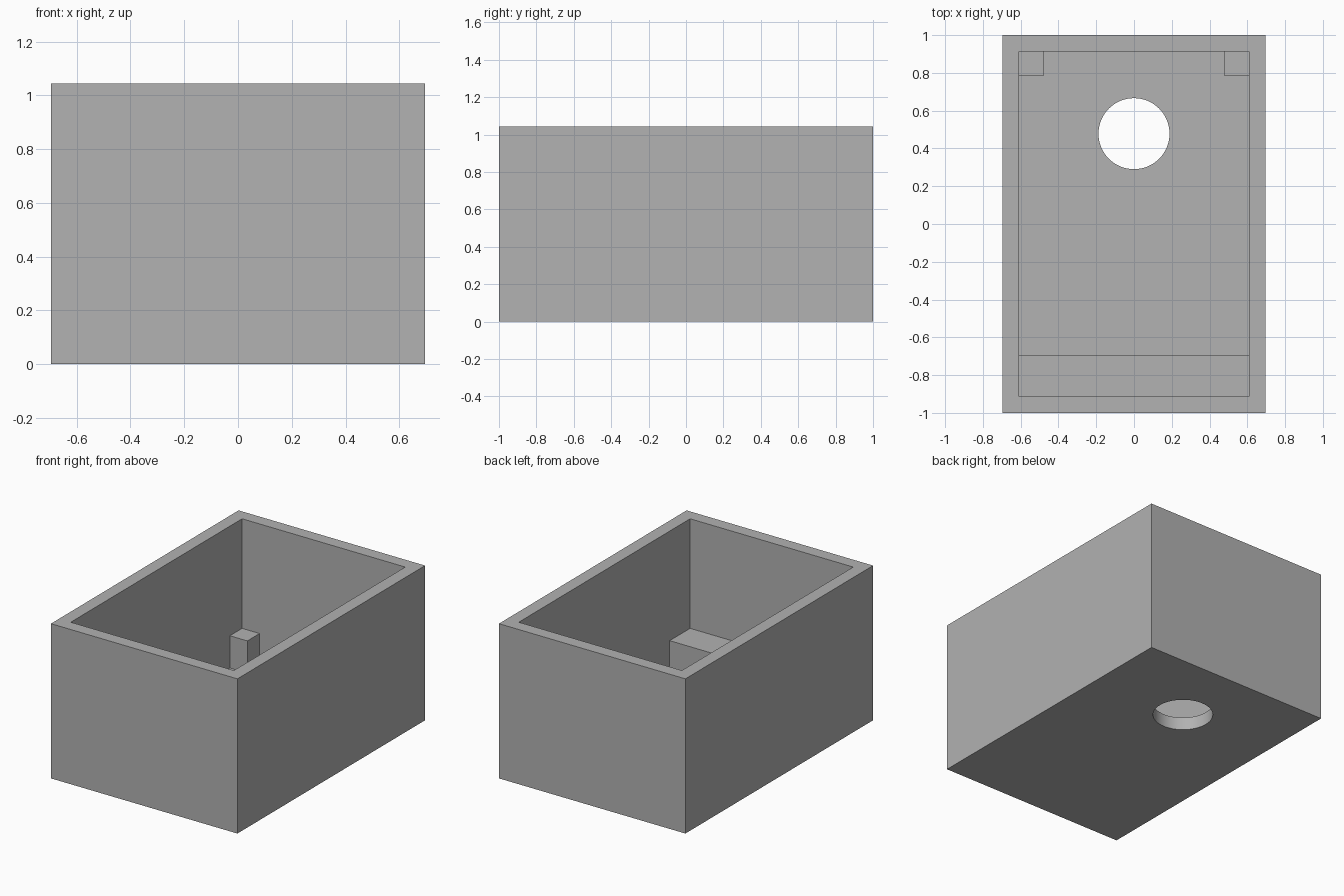
import bpy

default = bpy.data.objects.get("Cube")
if default:
    bpy.data.objects.remove(default, do_unlink=True)

# Everything is sized in multiples of the wall thickness
U = 2 / 23
HALF_X, HALF_Y, HEIGHT = 8 * U, 11.5 * U, 12 * U
IN_X, IN_Y = HALF_X - U, HALF_Y - U
SUPPORT_TOP = 3.5 * U

grey = bpy.data.materials.new("plain_grey")
grey.use_nodes = True
colour = (0.445, 0.445, 0.445, 1)
grey.diffuse_color = colour
grey.node_tree.nodes["Principled BSDF"].inputs["Base Color"].default_value = colour


def box(name, low, high):
    """Axis-aligned box between two opposite corners."""
    centre = [(a + b) / 2 for a, b in zip(low, high)]
    bpy.ops.mesh.primitive_cube_add(size=1, location=centre)
    obj = bpy.context.object
    obj.name = name
    obj.scale = [b - a for a, b in zip(low, high)]
    bpy.ops.object.transform_apply(location=False, rotation=False, scale=True)
    obj.data.materials.append(grey)
    return obj


def cut(target, cutter):
    """Subtract the cutter from the target and discard it."""
    cutter.hide_render = True
    mod = target.modifiers.new("cut", "BOOLEAN")
    mod.operation = "DIFFERENCE"
    mod.solver = "EXACT"
    mod.object = cutter
    bpy.ops.object.select_all(action="DESELECT")
    target.select_set(True)
    bpy.context.view_layer.objects.active = target
    bpy.ops.object.modifier_apply(modifier=mod.name)
    bpy.data.objects.remove(cutter, do_unlink=True)


# Open-topped case with a round hole through the floor
case = box("case", (-HALF_X, -HALF_Y, 0), (HALF_X, HALF_Y, HEIGHT))
cut(case, box("cavity_cutter", (-IN_X, -IN_Y, U), (IN_X, IN_Y, HEIGHT + U)))
bpy.ops.mesh.primitive_cylinder_add(vertices=64, radius=0.188, depth=4 * U,
                                    location=(0, 5.5 * U, 0))
hole_cutter = bpy.context.object
hole_cutter.data.materials.append(grey)
cut(case, hole_cutter)
bpy.ops.object.shade_smooth_by_angle()

# Full-width ledge inside the front wall
box("front_ledge", (-IN_X, -IN_Y, U), (IN_X, -IN_Y + 2.5 * U, SUPPORT_TOP))

# Square posts in the two back corners
POST = 1.5 * U
for name, x in (("right_back_post", -IN_X), ("left_back_post", IN_X - POST)):
    box(name, (x, IN_Y - POST, U), (x + POST, IN_Y, SUPPORT_TOP))
